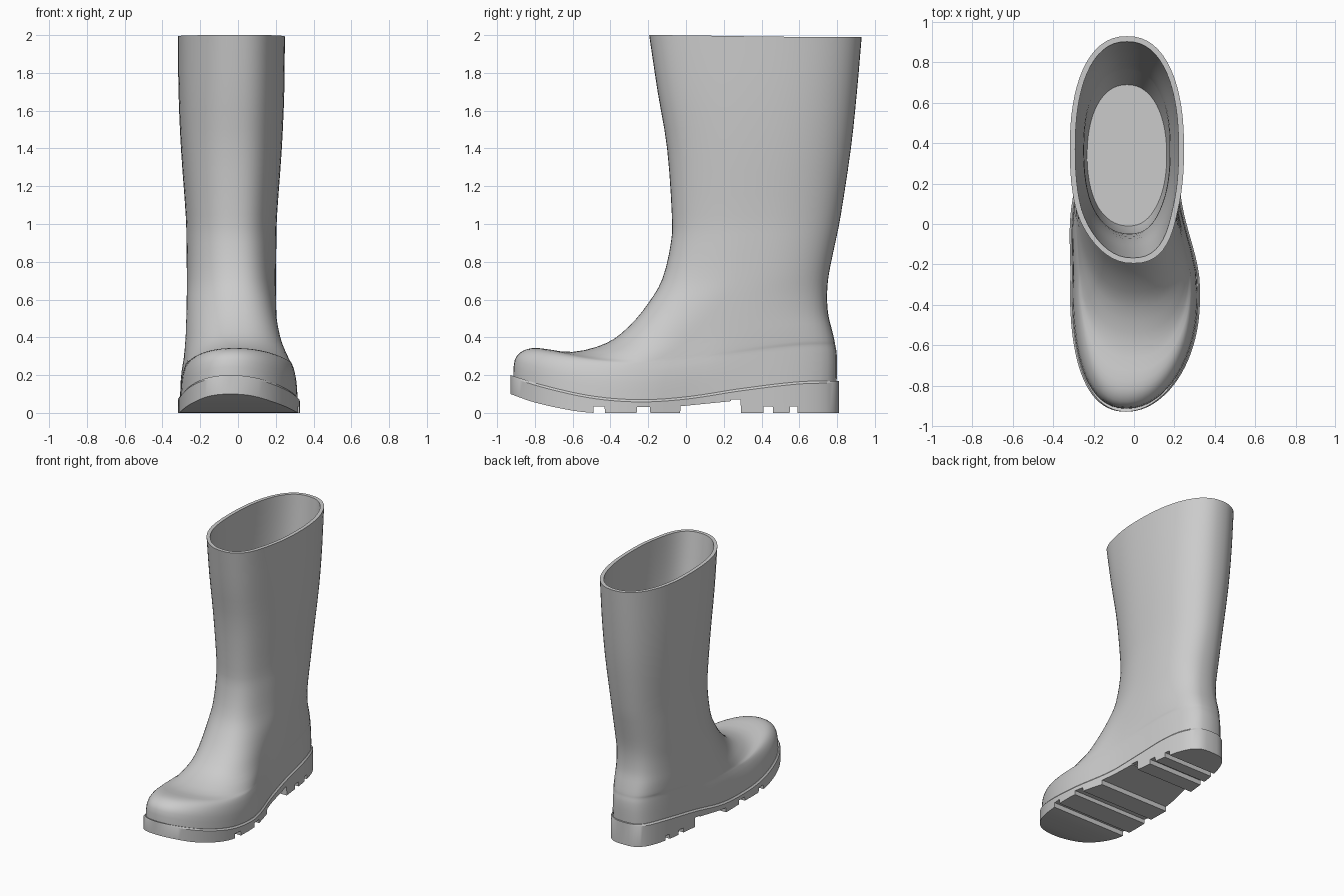
import bpy, bmesh, math

if "Cube" in bpy.data.objects:
    bpy.data.objects.remove(bpy.data.objects["Cube"])

N = 64        # points around each ring of the upper


def smooth(a, b, v):
    t = min(max((v - a) / (b - a), 0), 1)
    return t * t * (3 - 2 * t)


def curve(pts, v):
    """Smooth height lookup through (y, z) points."""
    v = min(max(v, pts[0][0]), pts[-1][0])
    i = next(k for k in range(len(pts) - 1) if v <= pts[k + 1][0])

    def slope(k):
        a, b = pts[max(k - 1, 0)], pts[min(k + 1, len(pts) - 1)]
        return (b[1] - a[1]) / (b[0] - a[0])
    (y0, z0), (y1, z1) = pts[i], pts[i + 1]
    h = y1 - y0
    t = (v - y0) / h
    return ((2*t**3 - 3*t*t + 1) * z0 + (t**3 - 2*t*t + t) * h * slope(i)
            + (3*t*t - 2*t**3) * z1 + (t**3 - t*t) * h * slope(i + 1))


SOLE_TOP = [(-.93, .2), (-.75, .145), (-.5, .09), (-.25, .07), (0, .085),
            (.3, .13), (.6, .165), (.81, .17)]
SOLE_BOTTOM = [(-.93, .1), (-.8, .055), (-.6, .012), (-.48, 0), (-.2, 0), (.81, 0)]


def centre_x(y):
    return .005 - .04 * smooth(-.3, .1, y) - .045 * (max(0, -.4 - y) / .53) ** 2


def half_width(y, front, back, mid, wf, wb, pf, pb):
    w = wf + (wb - wf) * smooth(-.35, .4, y)
    if y < mid:
        return w * max(0, 1 - ((mid - y) / (mid - front)) ** pf) ** (1 / pf)
    return w * max(0, 1 - ((y - mid) / (back - mid)) ** pb) ** (1 / pb)


def ring(row, inset=0):
    """One closed loop that follows the sole curve by the amount k."""
    f, fz, b, k, mid, wf, wb, pf, pb = row
    z0 = fz - k * curve(SOLE_TOP, f)
    f, b, wf, wb = f + inset, b - inset, wf - inset, wb - inset
    q = N // 4
    ys = [mid + (f - mid) * math.cos(i / q * math.pi / 2) for i in range(q)]
    ys += [mid + (b - mid) * math.sin(i / q * math.pi / 2) for i in range(q + 1)]
    right = [(half_width(y, f, b, mid, wf, wb, pf, pb), y) for y in ys]
    loop = right + [(-x, y) for x, y in right[-2:0:-1]]
    return [(centre_x(y) + x, y, z0 + k * curve(SOLE_TOP, y)) for x, y in loop]


def spline_rows(rows, steps):
    out = []
    for i in range(len(rows) - 1):
        p = [rows[min(max(j, 0), len(rows) - 1)] for j in range(i - 1, i + 3)]
        for s in range(steps):
            t = s / steps
            out.append([.5 * (2*b + (c - a)*t + (2*a - 5*b + 4*c - d)*t*t
                              + (3*b - a - 3*c + d)*t**3) for a, b, c, d in zip(*p)])
    return out + [list(rows[-1])]


def loft(name, loops, angle):
    bm = bmesh.new()
    vs = [[bm.verts.new(p) for p in lp] for lp in loops]
    n = len(loops[0])
    for a, b in zip(vs, vs[1:]):
        for i in range(n):
            bm.faces.new((a[i], a[(i + 1) % n], b[(i + 1) % n], b[i]))
    bm.faces.new(vs[0][::-1])
    bm.faces.new(vs[-1])
    bmesh.ops.remove_doubles(bm, verts=bm.verts, dist=.0003)
    bmesh.ops.recalc_face_normals(bm, faces=bm.faces)
    me = bpy.data.meshes.new(name)
    bm.to_mesh(me)
    bm.free()
    ob = bpy.data.objects.new(name, me)
    bpy.context.collection.objects.link(ob)
    bpy.ops.object.select_all(action='DESELECT')
    ob.select_set(True)
    bpy.context.view_layer.objects.active = ob
    bpy.ops.object.shade_smooth_by_angle(angle=math.radians(angle))
    return ob


# Upper: front y, front z, back y, sole-follow, widest y, front width, heel width, two end powers
FOOT = [(-.915, .17, .797, 1, -.35, .312, .241, 2.15, 3.3),
        (-.907, .28, .80, 1, -.34, .305, .240, 2.15, 3.25),
        (-.86, .33, .797, 1, -.31, .293, .239, 2.2, 3.2),
        (-.78, .343, .79, 1, -.27, .281, .238, 2.2, 3.18),
        (-.60, .323, .786, 1, -.15, .273, .237, 2.3, 3.15),
        (-.42, .37, .77, .9, 0, .257, .236, 2.35, 3),
        (-.30, .46, .752, .7, .10, .246, .236, 2.35, 2.8),
        (-.20, .58, .747, .5, .20, .239, .236, 2.3, 2.6),
        (-.125, .71, .757, .3, .30, .236, .236, 2.3, 2.45)]
SHAFT = [(-.08, .90, .79, 0, .35, .238, .238, 2.3, 2.35),
         (-.075, 1.05, .82, 0, .37, .242, .242, 2.3, 2.3),
         (-.10, 1.4, .873, 0, .38, .267, .267, 2.3, 2.3),
         (-.15, 1.7, .905, 0, .38, .28, .28, 2.3, 2.3),
         (-.195, 2.0, .93, -.1, .37, .283, .283, 2.3, 2.3)]
outer = [ring(r) for r in spline_rows(FOOT + SHAFT, 3)]
inner = [ring(r, .027) for r in reversed(spline_rows(SHAFT, 3))]
floor = ring((-.01, .72, .69, 0, .34, .197, .197, 2.2, 2.2))
loft("boot_upper", outer + inner + [floor], 40)

# Sole: stations along y, with tread grooves and the raised arch cut into the underside
GROOVES = [(-.49, -.43, .035, .035), (-.26, -.19, .03, .03), (-.03, .238, .035, .062),
           (.238, .29, .07, .07), (.41, .46, .035, .035), (.55, .59, .035, .035)]
F, B = -.93, .81
stations = {F + (B - F) * (1 - math.cos(i / 56 * math.pi)) / 2 for i in range(57)}
for a, b, _, _ in GROOVES:
    stations |= {a - .001, a + .001, b - .001, b + .001}


def underside(y):
    for a, b, z0, z1 in GROOVES:
        if a < y < b:
            return z0 + (z1 - z0) * (y - a) / (b - a)
    return max(0, curve(SOLE_BOTTOM, y))


sections = []
for y in sorted(stations):
    w = half_width(y, F, B, -.35, .322, .252, 2.15, 3.3)
    c, top, low = centre_x(y), curve(SOLE_TOP, y), underside(y)
    side = [(w, low), (w, top - .012), (max(0, w - .01), top)]
    sections.append([(c + x, y, z) for x, z in side]
                    + [(c - x, y, z) for x, z in side[::-1]])
loft("boot_sole", sections, 30)
